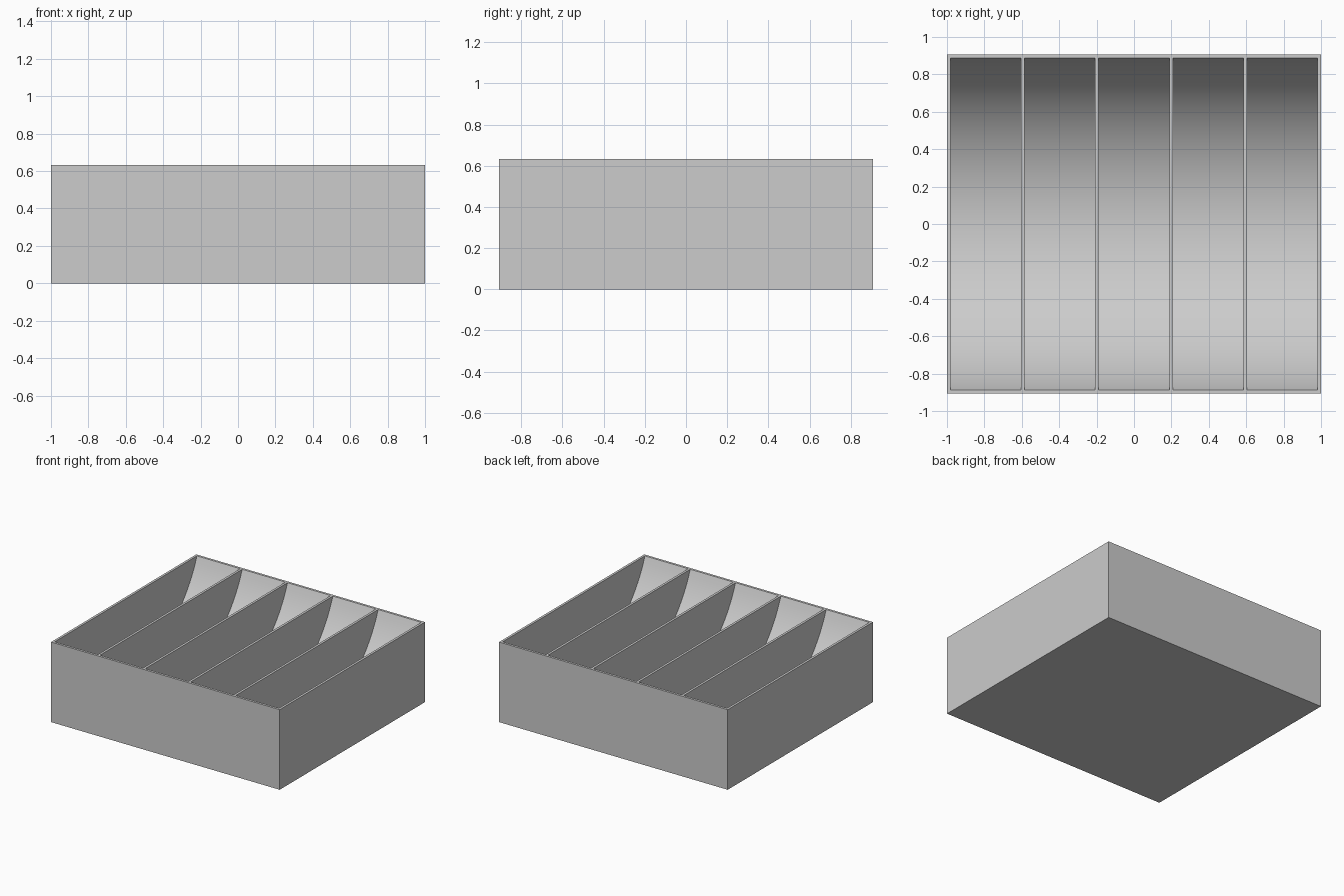
import bpy, bmesh, math

cube = bpy.data.objects.get("Cube")
if cube:
    bpy.data.objects.remove(cube, do_unlink=True)

WIDTH, DEPTH, HEIGHT = 2.0, 1.814, 0.633
WALL, BINS, STEPS = 0.019, 5, 48

grey = bpy.data.materials.new("light_grey")
grey.use_nodes = True
colour = (0.604, 0.604, 0.604, 1.0)
grey.diffuse_color = colour
grey.node_tree.nodes["Principled BSDF"].inputs["Base Color"].default_value = colour


def add_object(name, bm):
    mesh = bpy.data.meshes.new(name)
    bmesh.ops.recalc_face_normals(bm, faces=bm.faces)
    bm.to_mesh(mesh)
    bm.free()
    mesh.materials.append(grey)
    obj = bpy.data.objects.new(name, mesh)
    bpy.context.collection.objects.link(obj)
    return obj


# Solid block standing on the ground
bm = bmesh.new()
bmesh.ops.create_cube(bm, size=1)
for v in bm.verts:
    v.co.x *= WIDTH
    v.co.y *= DEPTH
    v.co.z = (v.co.z + 0.5) * HEIGHT
tray = add_object("compartment_tray", bm)

# Circular-arc trough profile, continued straight up past the rim
half = DEPTH / 2 - WALL
sag = HEIGHT - WALL
radius = (half ** 2 + sag ** 2) / (2 * sag)
sweep = math.asin(half / radius)
profile = [(-half, HEIGHT + 0.1)]
for i in range(STEPS + 1):
    a = sweep * (2 * i / STEPS - 1)
    profile.append((radius * math.sin(a), WALL + radius * (1 - math.cos(a))))
profile.append((half, HEIGHT + 0.1))

# One cutter prism per compartment
bin_width = (WIDTH - WALL * (BINS + 1)) / BINS
bm = bmesh.new()
for n in range(BINS):
    x = -WIDTH / 2 + WALL + n * (bin_width + WALL)
    face = bm.faces.new([bm.verts.new((x, y, z)) for y, z in profile])
    moved = bmesh.ops.extrude_face_region(bm, geom=[face])["geom"]
    bmesh.ops.translate(bm, vec=(bin_width, 0, 0),
                        verts=[g for g in moved if isinstance(g, bmesh.types.BMVert)])
    # the starting face must remain so that each prism is closed
    if not face.is_valid:
        bmesh.ops.holes_fill(bm, edges=[e for e in bm.edges if e.is_boundary])
bmesh.ops.holes_fill(bm, edges=[e for e in bm.edges if e.is_boundary])
cutter = add_object("trough_cutter", bm)
cutter.hide_render = True

# Hollow out the compartments
cut = tray.modifiers.new("troughs", "BOOLEAN")
cut.operation = "DIFFERENCE"
cut.solver = "EXACT"
cut.object = cutter
bpy.ops.object.select_all(action="DESELECT")
tray.select_set(True)
bpy.context.view_layer.objects.active = tray
bpy.ops.object.modifier_apply(modifier=cut.name)
bpy.data.objects.remove(cutter, do_unlink=True)

# Smooth troughs with crisp rims
bpy.ops.object.shade_smooth_by_angle(angle=math.radians(20))
